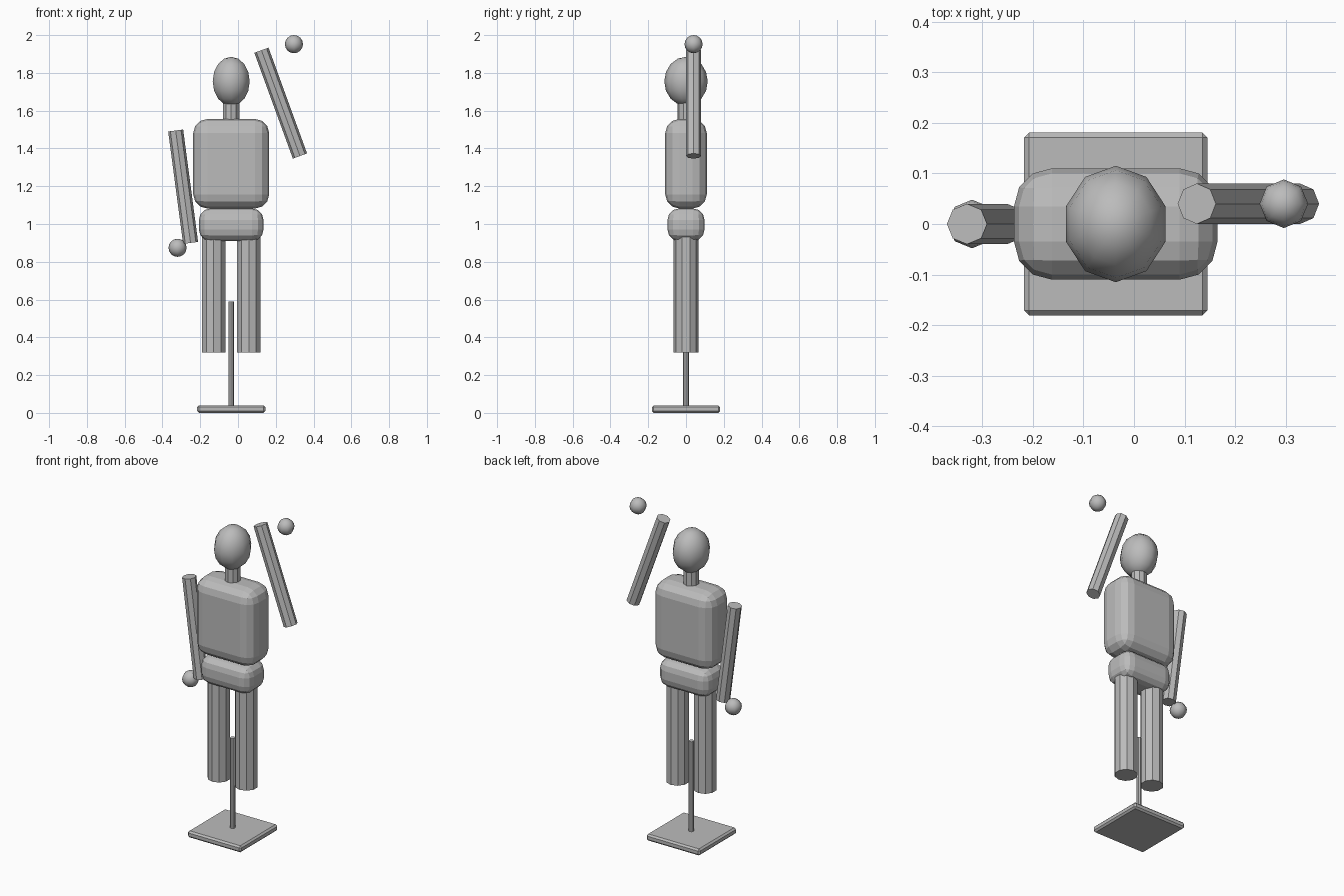
import bpy
from math import pi
from mathutils import Vector

if "Cube" in bpy.data.objects:
    bpy.data.objects.remove(bpy.data.objects["Cube"])

CX = -0.036  # body centre line

grey = bpy.data.materials.new("plain_grey")
grey.use_nodes = True
grey.diffuse_color = (0.5, 0.5, 0.5, 1)
grey.node_tree.nodes["Principled BSDF"].inputs["Base Color"].default_value = (0.5, 0.5, 0.5, 1)


def finish(name, smooth=False):
    obj = bpy.context.object
    obj.name = name
    obj.data.materials.append(grey)
    if smooth:
        bpy.ops.object.shade_smooth()
    return obj


def block(name, size, z, bevel, segments):
    bpy.ops.mesh.primitive_cube_add(size=1, location=(CX, 0, z))
    obj = finish(name)
    for v in obj.data.vertices:
        v.co *= Vector(size)
    mod = obj.modifiers.new("rounded_edges", "BEVEL")
    mod.width, mod.segments = bevel, segments


def rod(name, start, end, radius, sides):
    a, b = Vector(start), Vector(end)
    bpy.ops.mesh.primitive_cylinder_add(vertices=sides, radius=radius, depth=(b - a).length, location=(a + b) / 2)
    obj = finish(name)
    # Limbs only lean sideways, so turn about the y axis
    d = b - a
    obj.rotation_euler.y = Vector((d.z, d.x)).angle_signed(Vector((1, 0)))


def ball(name, centre, radii, segments, rings):
    bpy.ops.mesh.primitive_uv_sphere_add(segments=segments, ring_count=rings, radius=1, location=centre)
    obj = finish(name, True)
    obj.scale = radii


# Stand
block("stand_base", (0.362, 0.362, 0.04), 0.02, 0.01, 1)
rod("stand_rod", (CX, 0, 0.03), (CX, 0, 0.59), 0.015, 8)

# Body
block("pelvis", (0.342, 0.196, 0.172), 0.996, 0.06, 3)
block("torso", (0.402, 0.22, 0.474), 1.319, 0.075, 3)
rod("neck", (CX, 0, 1.54), (CX, 0, 1.66), 0.045, 10)
ball("head", (CX, 0, 1.755), (0.103, 0.115, 0.13), 10, 8)

# Legs
for side, s in (("left", 1), ("right", -1)):
    rod(side + "_leg", (CX + s * 0.093, 0, 0.32), (CX + s * 0.093, 0, 0.95), 0.065, 10)

# Arms and hands
rod("left_arm", (0.328, 0.04, 1.36), (0.124, 0.04, 1.92), 0.04, 8)
rod("right_arm", (-0.251, 0, 0.9), (-0.33, 0, 1.495), 0.04, 8)
ball("left_hand", (0.296, 0.04, 1.952), (0.048,) * 3, 8, 8)
ball("right_hand", (-0.32, 0, 0.874), (0.048,) * 3, 8, 8)
